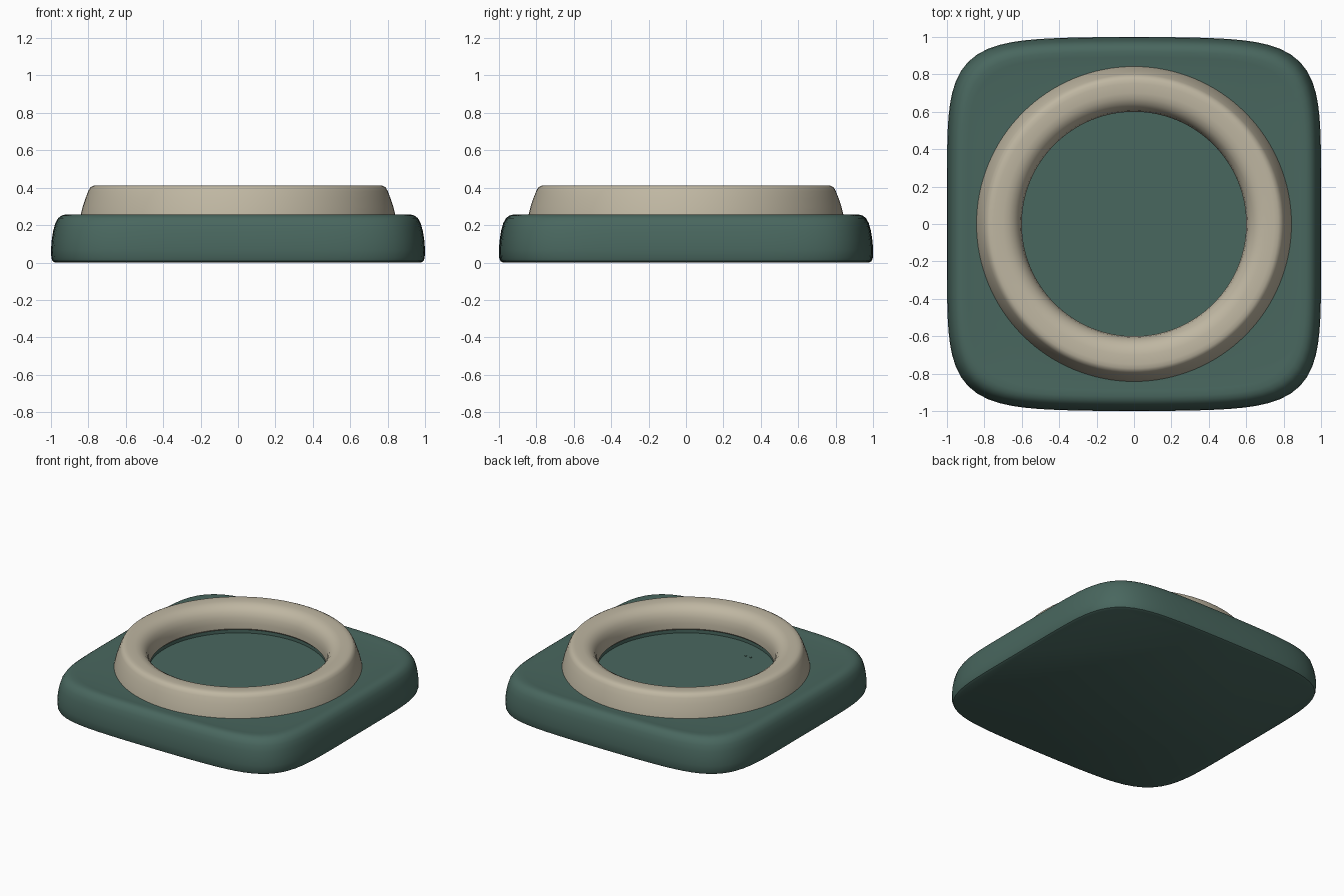
import bpy, bmesh, math

if "Cube" in bpy.data.objects:
    bpy.data.objects.remove(bpy.data.objects["Cube"])

N = 128


def material(name, rgb):
    m = bpy.data.materials.new(name)
    m.diffuse_color = (*rgb, 1.0)
    m.use_nodes = True
    m.node_tree.nodes["Principled BSDF"].inputs["Base Color"].default_value = m.diffuse_color
    return m


green = material("dark green", (0.066, 0.135, 0.113))
beige = material("warm beige", (0.52, 0.47, 0.36))


def loft(name, loops, mat, cap=False, closed=False, angle=40):
    """Skin a stack of equally sized vertex loops."""
    bm = bmesh.new()
    rings = [[bm.verts.new(p) for p in lp] for lp in loops]
    pairs = list(zip(rings, rings[1:]))
    if closed:
        pairs.append((rings[-1], rings[0]))
    for a, b in pairs:
        for i in range(N):
            j = (i + 1) % N
            bm.faces.new((a[i], a[j], b[j], b[i]))
    if cap:
        bm.faces.new(rings[0][::-1])
        bm.faces.new(rings[-1])
    bmesh.ops.recalc_face_normals(bm, faces=bm.faces)
    me = bpy.data.meshes.new(name)
    bm.to_mesh(me)
    bm.free()
    me.materials.append(mat)
    ob = bpy.data.objects.new(name, me)
    bpy.context.collection.objects.link(ob)
    bpy.ops.object.select_all(action='DESELECT')
    ob.select_set(True)
    bpy.context.view_layer.objects.active = ob
    bpy.ops.object.shade_smooth_by_angle(angle=math.radians(angle))
    return ob


def circle(r, z, cx=0, cy=0):
    return [(cx + r * math.cos(2 * math.pi * i / N),
             cy + r * math.sin(2 * math.pi * i / N), z) for i in range(N)]


def soft_square(inset, z):
    """Rounded square outline, slightly bowed on front and back."""
    pts = []
    for i in range(N):
        t = 2 * math.pi * i / N
        c, s = math.cos(t), math.sin(t)
        r = (abs(c) ** 5.8 + abs(s) ** 5.8) ** (-1 / 5.8)
        x, y = r * c, r * s
        y *= 1 - 0.03 * x * x
        k = 1 - inset
        pts.append((x * k, y * k, z))
    return pts


# Base slab: soft outer wall, flat top, shallow round recess
base_profile = [(0.022, 0.0), (0.008, 0.008), (0.002, 0.025), (0.0, 0.07),
                (0.004, 0.12), (0.012, 0.17), (0.023, 0.21), (0.038, 0.237),
                (0.058, 0.252), (0.08, 0.257), (0.11, 0.255), (0.15, 0.25)]
loops = [soft_square(i, z) for i, z in base_profile]
loops += [circle(0.80, 0.25), circle(0.61, 0.25), circle(0.61, 0.215)]
loft("base", loops, green, cap=True)

# Raised ring with a tapered outside and rounded rim
ring_profile = [(0.845, 0.235), (0.84, 0.26), (0.83, 0.30), (0.815, 0.345),
                (0.80, 0.383), (0.789, 0.402), (0.772, 0.411), (0.75, 0.413),
                (0.70, 0.412), (0.67, 0.406), (0.642, 0.39), (0.62, 0.365),
                (0.606, 0.33), (0.60, 0.29), (0.60, 0.25), (0.615, 0.235)]
loft("ring", [circle(r, z) for r, z in ring_profile], beige, closed=True)

# Two tiny studs on the recessed floor
for n, x in enumerate((-0.235, -0.195)):
    loft(f"stud_{n + 1}", [circle(0.009, 0.21, x, -0.43),
                           circle(0.009, 0.219, x, -0.43)], green, cap=True)
